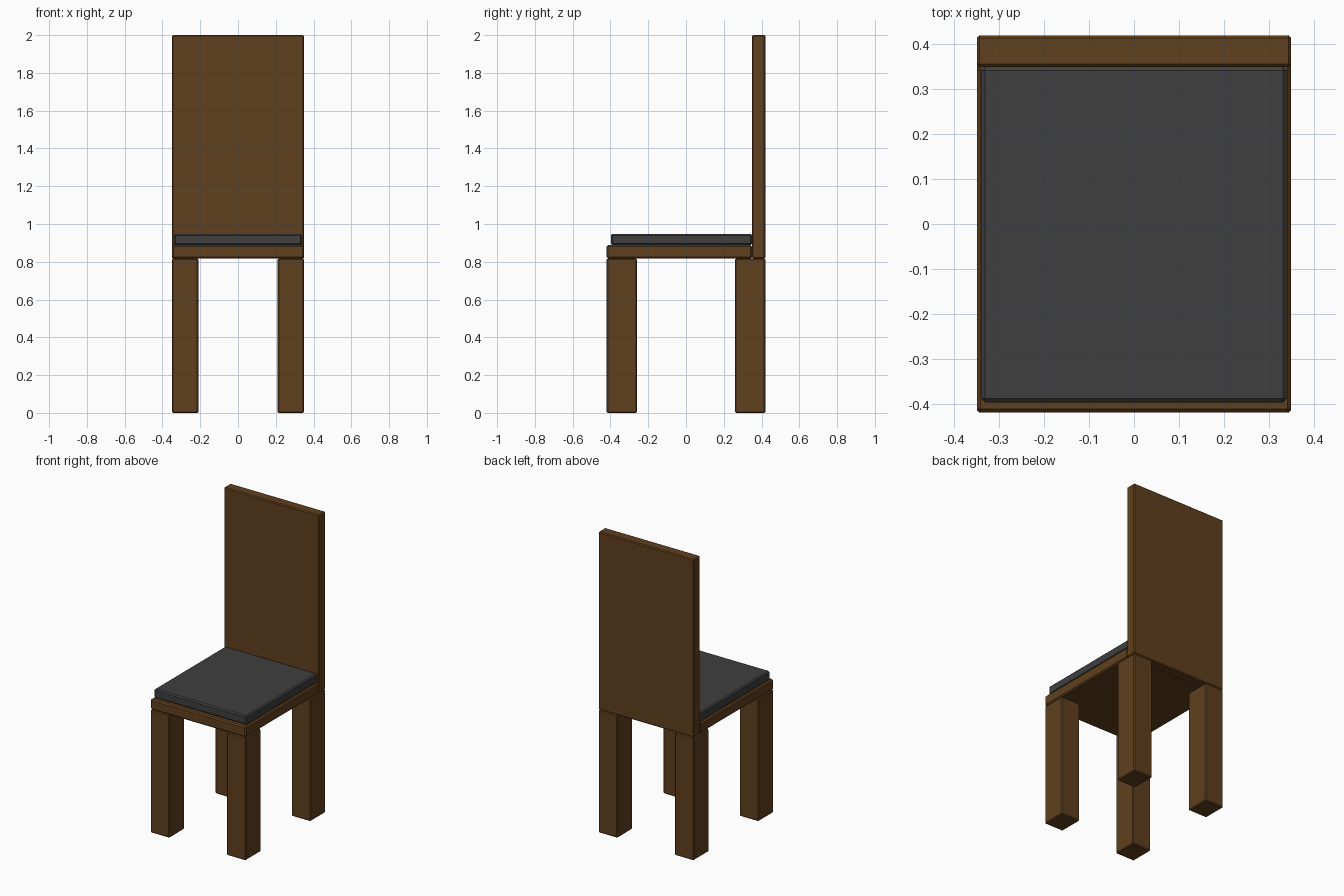
import bpy

if "Cube" in bpy.data.objects:
    bpy.data.objects.remove(bpy.data.objects["Cube"])

def material(name, color):
    m = bpy.data.materials.new(name)
    m.diffuse_color = color
    m.use_nodes = True
    m.node_tree.nodes["Principled BSDF"].inputs["Base Color"].default_value = m.diffuse_color
    return m

wood = material("wood", (0.115, 0.05, 0.013, 1))
fabric = material("fabric", (0.05, 0.05, 0.05, 1))

def box(name, x, y, z, mat, bevel=0.006):
    """Box spanning three (min, max) ranges, with a small chamfer."""
    spans = (x, y, z)
    bpy.ops.mesh.primitive_cube_add(size=1, location=[(a + b) / 2 for a, b in spans])
    ob = bpy.context.object
    ob.name = name
    ob.scale = [b - a for a, b in spans]
    bpy.ops.object.transform_apply(location=False, rotation=False, scale=True)
    mod = ob.modifiers.new("chamfer", "BEVEL")
    mod.width = bevel
    mod.segments = 1
    ob.data.materials.append(mat)
    return ob

# Seat board, backrest and cushion
box("seat", (-0.35, 0.35), (-0.42, 0.35), (0.817, 0.888), wood, 0.008)
box("backrest", (-0.35, 0.35), (0.35, 0.42), (0.817, 2.0), wood)
box("cushion", (-0.34, 0.34), (-0.397, 0.35), (0.888, 0.948), fabric, 0.008)

# Four square legs
for row, y in (("front", (-0.42, -0.26)), ("back", (0.26, 0.42))):
    for side, x in (("left", (-0.35, -0.21)), ("right", (0.21, 0.35))):
        box(f"{row}_{side}_leg", x, y, (0, 0.817), wood)
